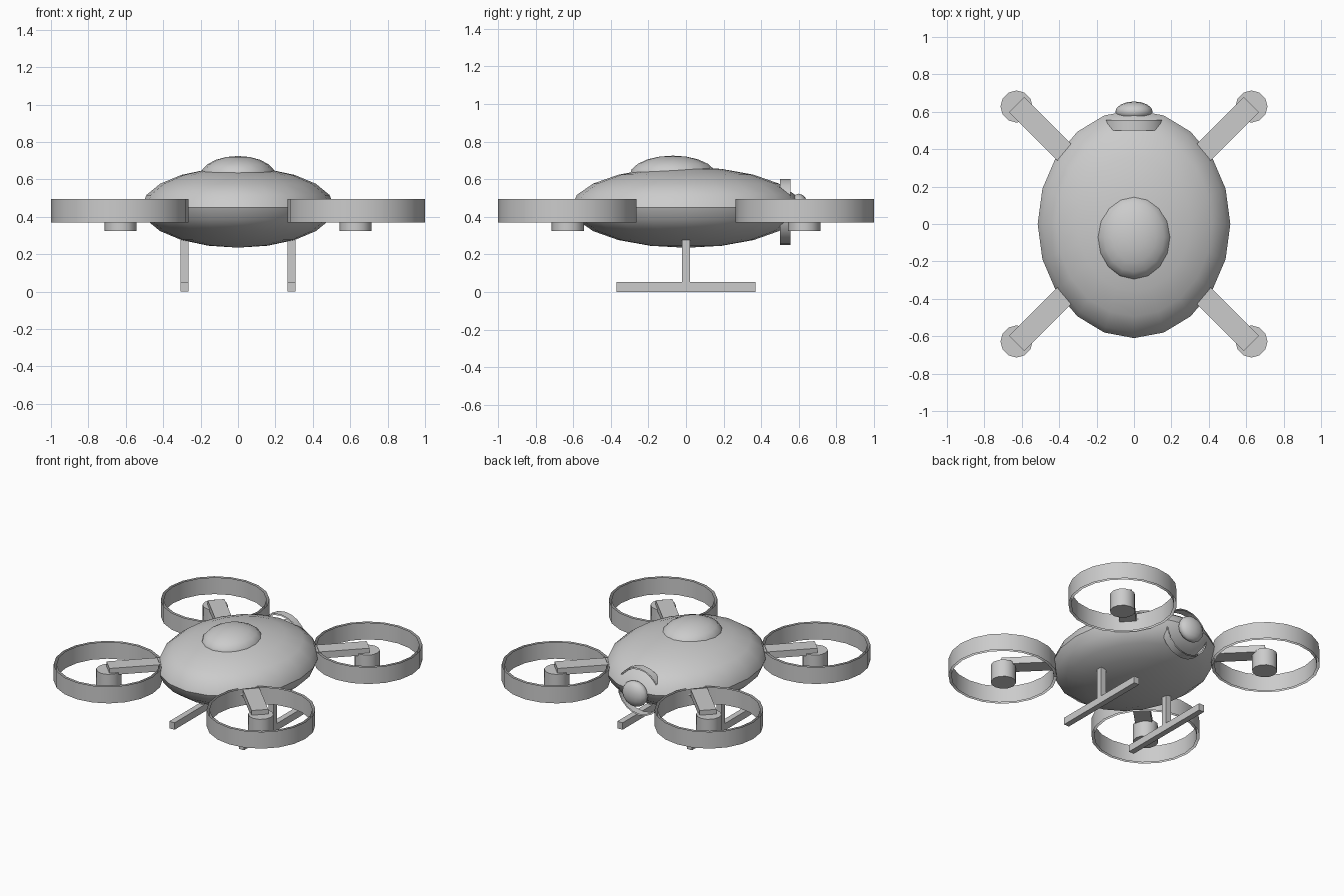
import bpy
import math
from mathutils import Matrix

cube = bpy.data.objects.get("Cube")
if cube:
    bpy.data.objects.remove(cube, do_unlink=True)

grey = bpy.data.materials.new("light_grey")
grey.use_nodes = True
grey.diffuse_color = (0.6, 0.6, 0.6, 1)
grey.node_tree.nodes["Principled BSDF"].inputs["Base Color"].default_value = (0.6, 0.6, 0.6, 1)


def finish(name, smooth=True):
    obj = bpy.context.object
    obj.name = name
    obj.data.materials.append(grey)
    bpy.ops.object.transform_apply(location=False, rotation=True, scale=True)
    if smooth:
        bpy.ops.object.shade_smooth_by_angle(angle=math.radians(40))
    return obj


def ellipsoid(name, loc, radii, segments=20, rings=10):
    bpy.ops.mesh.primitive_uv_sphere_add(segments=segments, ring_count=rings, location=loc)
    bpy.context.object.scale = radii
    return finish(name)


def box(name, loc, size, turn=0):
    bpy.ops.mesh.primitive_cube_add(size=1, location=loc, rotation=(0, 0, turn))
    bpy.context.object.scale = size
    return finish(name, smooth=False)


def cylinder(name, loc, radius, depth, sides, fill="NGON", tilt=0):
    bpy.ops.mesh.primitive_cylinder_add(vertices=sides, radius=radius, depth=depth,
                                        end_fill_type=fill, location=loc, rotation=(tilt, 0, 0))
    return finish(name)


def duct(name, loc, radius, depth, tilt=0):
    # Open double-walled hoop
    cylinder(name + "_outer", loc, radius, depth, 20, "NOTHING", tilt)
    inner = cylinder(name + "_inner", loc, radius * 0.95, depth, 20, "NOTHING", tilt)
    inner.data.flip_normals()


# Hull and canopy
ellipsoid("hull", (0, 0, 0.45), (0.515, 0.61, 0.215))
ellipsoid("canopy", (0, -0.07, 0.62), (0.2, 0.23, 0.105), 16, 10)

# Rear thruster
duct("rear_duct", (0, 0.528, 0.425), 0.175, 0.056, math.pi / 2)
ellipsoid("rear_bulb", (0, 0.6, 0.43), (0.1, 0.055, 0.093), 16, 8)

# Four rotors: hoop, motor and arm
for side, sx in (("left", 1), ("right", -1)):
    for end, sy in (("front", -1), ("back", 1)):
        name = end + "_" + side
        duct(name + "_duct", (sx * 0.632, sy * 0.632, 0.433), 0.368, 0.125)
        cylinder(name + "_motor", (sx * 0.628, sy * 0.628, 0.39), 0.086, 0.13, 12)
        box(name + "_arm", (sx * 0.48, sy * 0.49, 0.465), (0.42, 0.115, 0.05),
            math.atan2(sy, sx))

    # Landing gear
    box(side + "_strut", (sx * 0.287, 0, 0.163), (0.043, 0.043, 0.226))
    box(side + "_skid", (sx * 0.287, 0, 0.026), (0.043, 0.74, 0.052))
